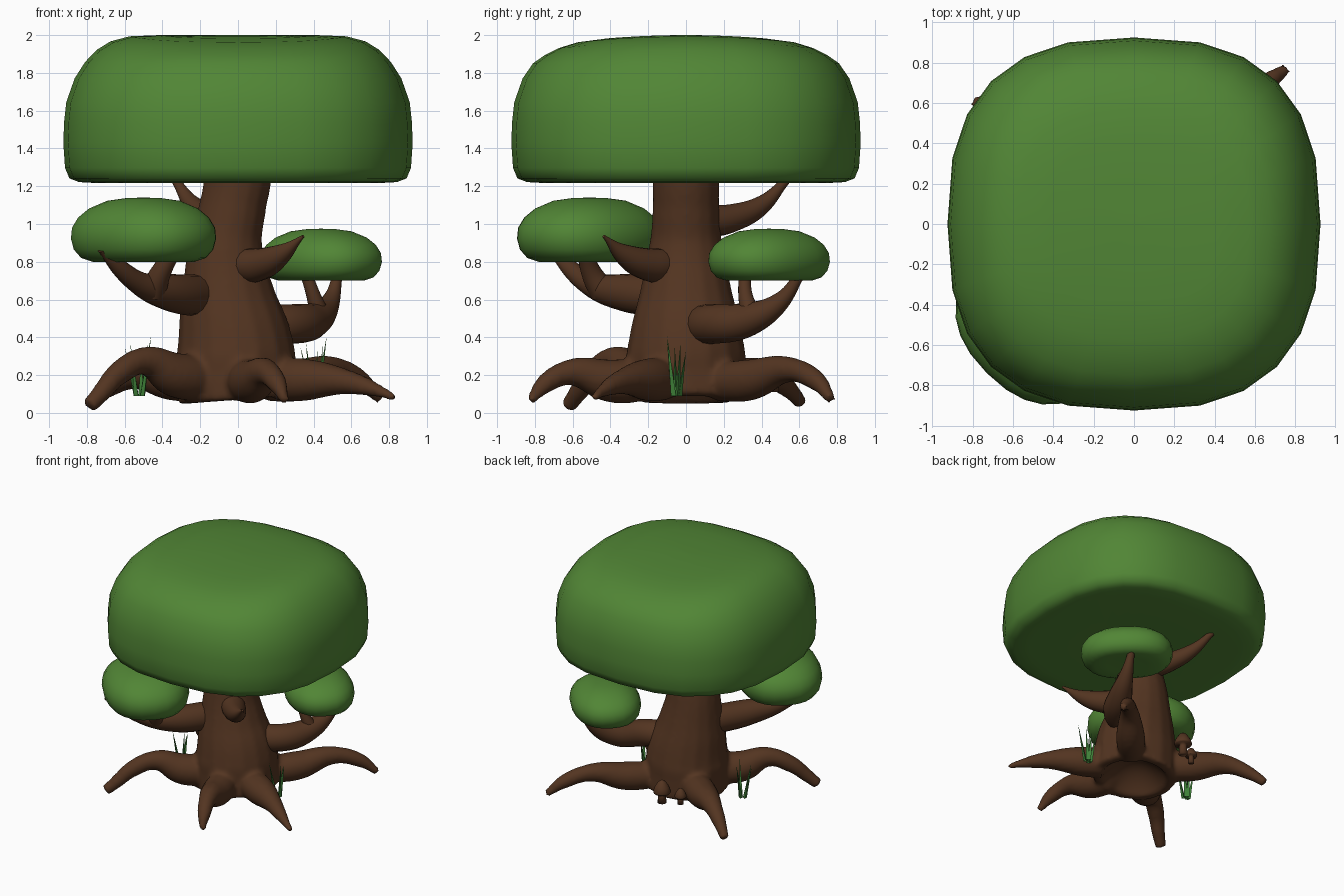
import bpy, bmesh, math
from mathutils import Vector

if "Cube" in bpy.data.objects:
    bpy.data.objects.remove(bpy.data.objects["Cube"])


def material(name, rgb):
    m = bpy.data.materials.new(name)
    m.diffuse_color = (*rgb, 1)
    m.use_nodes = True
    m.node_tree.nodes["Principled BSDF"].inputs["Base Color"].default_value = m.diffuse_color
    return m


BARK = material("bark_brown", (0.087, 0.035, 0.015))
LEAF = material("leaf_green", (0.083, 0.237, 0.036))
GRASS = material("grass_green", (0.05, 0.22, 0.04))


def mesh_object(name, bm, mat, smooth=True):
    bmesh.ops.recalc_face_normals(bm, faces=bm.faces[:])
    for f in bm.faces:
        f.smooth = smooth
    me = bpy.data.meshes.new(name)
    bm.to_mesh(me)
    bm.free()
    me.materials.append(mat)
    ob = bpy.data.objects.new(name, me)
    bpy.context.collection.objects.link(ob)
    return ob


def activate(obs):
    bpy.ops.object.select_all(action='DESELECT')
    for o in obs:
        o.select_set(True)
    bpy.context.view_layer.objects.active = obs[0]


def limb(name, pts):
    """Smooth tapered tube through (x, y, z, radius) points."""
    cu = bpy.data.curves.new(name, 'CURVE')
    cu.dimensions = '3D'
    cu.bevel_depth = 1
    cu.bevel_resolution = 6
    cu.resolution_u = 8
    cu.use_fill_caps = True
    sp = cu.splines.new('BEZIER')
    sp.bezier_points.add(len(pts) - 1)
    sp.radius_interpolation = 'CARDINAL'
    for bp, (x, y, z, r) in zip(sp.bezier_points, pts):
        bp.co = (x, y, z)
        bp.radius = r
        bp.handle_left_type = bp.handle_right_type = 'AUTO'
    cu.materials.append(BARK)
    ob = bpy.data.objects.new(name, cu)
    bpy.context.collection.objects.link(ob)
    activate([ob])
    bpy.ops.object.convert(target='MESH')
    ob = bpy.context.view_layer.objects.active
    # weld the end caps so the tube is watertight
    bm = bmesh.new()
    bm.from_mesh(ob.data)
    bmesh.ops.remove_doubles(bm, verts=bm.verts[:], dist=0.0002)
    bmesh.ops.recalc_face_normals(bm, faces=bm.faces[:])
    bm.to_mesh(ob.data)
    bm.free()
    bpy.ops.object.shade_smooth_by_angle(angle=math.radians(50))
    return ob


def rounded(name, centre, size, z0, z1, profile, n, mat, seg=24, ridge=0.0, turn=0.0):
    """Stack of superellipse rings; profile holds (scale, height fraction)."""
    bm = bmesh.new()
    rings = []
    ct, st = math.cos(turn), math.sin(turn)
    for s, h in profile:
        ring = []
        for i in range(seg):
            a = 2 * math.pi * i / seg
            c, d = math.cos(a), math.sin(a)
            u = math.copysign(abs(c) ** (2 / n), c) * size[0] * s
            v = math.copysign(abs(d) ** (2 / n), d) * size[1] * s
            x, y = u * ct - v * st, u * st + v * ct
            drop = ridge * y * y * max(0, (h - 0.8) / 0.2)
            ring.append(bm.verts.new((centre[0] + x, centre[1] + y, z0 + (z1 - z0) * h - drop)))
        rings.append(ring)
    for a, b in zip(rings, rings[1:]):
        for i in range(seg):
            j = (i + 1) % seg
            bm.faces.new((a[i], a[j], b[j], b[i]))
    bm.faces.new(rings[0])
    bm.faces.new(rings[-1])
    return mesh_object(name, bm, mat)


# foliage: one big canopy and two small side clumps turned across the branches
rounded("canopy", (0, 0), (0.925, 0.925), 1.21, 2.0,
        [(0.02, 0.012), (0.45, 0.012), (0.8, 0.008), (0.91, 0.015), (0.965, 0.04), (0.99, 0.11),
         (1, 0.28), (0.995, 0.42), (0.983, 0.55), (0.935, 0.71), (0.875, 0.82),
         (0.81, 0.9), (0.73, 0.958), (0.62, 0.992), (0.45, 1), (0.25, 1), (0.02, 1)], 2.6, LEAF, ridge=0.1)
CLUMP = [(0.02, 0.02), (0.45, 0.01), (0.7, 0.0), (0.86, 0.06), (0.96, 0.19), (1, 0.36), (0.985, 0.53),
         (0.9, 0.69), (0.75, 0.83), (0.5, 0.95), (0.25, 0.99), (0.02, 1)]
TURN = math.pi / 4
rounded("left_foliage", (-0.5, -0.51), (0.325, 0.41), 0.8, 1.14, CLUMP, 2.3, LEAF, turn=TURN)
rounded("right_foliage", (0.44, 0.44), (0.265, 0.35), 0.7, 0.975, CLUMP, 2.3, LEAF, turn=TURN)

# trunk and five arching roots, fused into one soft surface
parts = [limb("trunk_and_roots", [
    (0, 0, 0.07, 0.32), (-0.01, 0, 0.2, 0.318), (-0.015, 0, 0.35, 0.31), (-0.05, 0, 0.6, 0.255),
    (-0.065, 0, 0.88, 0.198), (-0.03, 0, 1.08, 0.178), (0, 0, 1.24, 0.178), (0.02, 0, 1.4, 0.17)])]
ROOTS = [
    [(0.14, -0.08, 0.17, 0.1), (0.33, -0.19, 0.175, 0.115), (0.53, -0.31, 0.17, 0.077),
     (0.69, -0.41, 0.135, 0.047), (0.835, -0.49, 0.08, 0.022)],
    [(0.03, -0.2, 0.17, 0.11), (0.08, -0.4, 0.17, 0.115), (0.15, -0.61, 0.215, 0.072),
     (0.21, -0.75, 0.15, 0.052), (0.25, -0.825, 0.06, 0.027)],
    [(-0.14, -0.12, 0.18, 0.11), (-0.33, -0.26, 0.2, 0.12), (-0.49, -0.38, 0.275, 0.077),
     (-0.63, -0.49, 0.21, 0.064), (-0.72, -0.57, 0.11, 0.052), (-0.788, -0.622, 0.035, 0.044)],
    [(-0.14, 0.12, 0.17, 0.11), (-0.35, 0.28, 0.18, 0.115), (-0.54, 0.43, 0.2, 0.077),
     (-0.69, 0.54, 0.13, 0.052), (-0.788, 0.612, 0.05, 0.037)],
    [(0.14, 0.14, 0.16, 0.1), (0.32, 0.34, 0.175, 0.11), (0.5, 0.54, 0.23, 0.07),
     (0.65, 0.69, 0.17, 0.054), (0.755, 0.77, 0.07, 0.03)],
]
parts += [limb(f"root_{i + 1}", r) for i, r in enumerate(ROOTS)]
activate(parts)
bpy.ops.object.join()
base = bpy.context.view_layer.objects.active
rm = base.modifiers.new("fuse", 'REMESH')
rm.mode = 'VOXEL'
rm.voxel_size = 0.018
sm = base.modifiers.new("soften", 'SMOOTH')
sm.factor = 0.5
sm.iterations = 7
bpy.ops.object.convert(target='MESH')
base = bpy.context.view_layer.objects.active
# hollow under the trunk
for v in base.data.vertices:
    r = math.hypot(v.co.x, v.co.y)
    if v.co.z < 0.16 and r < 0.25 and v.normal.z < -0.3:
        v.co.z += 0.14 * (1 - (r / 0.25) ** 2)
base.data.materials.clear()
base.data.materials.append(BARK)
for p in base.data.polygons:
    p.material_index = 0
    p.use_smooth = True

# branches and their forks
limb("left_branch", [(-0.19, -0.08, 0.62, 0.11), (-0.35, -0.32, 0.635, 0.1), (-0.51, -0.5, 0.68, 0.065),
                     (-0.63, -0.62, 0.77, 0.045), (-0.72, -0.71, 0.87, 0.025)])
limb("left_branch_fork", [(-0.45, -0.44, 0.64, 0.07), (-0.41, -0.5, 0.74, 0.055), (-0.34, -0.54, 0.86, 0.04)])
limb("right_branch", [(0.05, 0.06, 0.47, 0.1), (0.28, 0.14, 0.47, 0.105), (0.41, 0.33, 0.495, 0.09),
                      (0.49, 0.5, 0.59, 0.05), (0.53, 0.61, 0.74, 0.025)])
limb("right_branch_fork", [(0.43, 0.34, 0.53, 0.05), (0.4, 0.315, 0.62, 0.038), (0.36, 0.31, 0.74, 0.032)])
limb("front_spike", [(0.0, -0.08, 0.78, 0.09), (0.11, -0.2, 0.785, 0.087), (0.23, -0.33, 0.84, 0.055),
                     (0.345, -0.435, 0.935, 0.008)])
limb("back_branch", [(-0.05, 0.08, 1.01, 0.085), (-0.14, 0.24, 1.03, 0.075), (-0.24, 0.4, 1.1, 0.05),
                     (-0.33, 0.53, 1.23, 0.022)])

# two mushrooms at the back of the trunk
for i, (x, y, z, s) in enumerate([(-0.1, 0.46, 0.11, 0.95), (-0.23, 0.4, 0.11, 0.66)]):
    rounded(f"mushroom_{i + 1}", (x, y), (0.072 * s, 0.072 * s), z, z + 0.2 * s,
            [(0.5, 0), (0.45, 0.3), (0.42, 0.47), (0.92, 0.43), (1, 0.5), (0.8, 0.7), (0.45, 0.9), (0.05, 1)],
            2, BARK, seg=14)

# grass tufts: thin three-sided blades leaning by (dx, dy) and rising dz
BLADES = [(-0.08, -0.01, 0.26), (-0.05, -0.05, 0.28), (0.04, 0.02, 0.27), (0.06, -0.05, 0.32), (0.01, 0.05, 0.24)]
for name, cx, cy in [("left_grass", -0.52, 0.0), ("right_grass", 0.41, -0.05)]:
    bm = bmesh.new()
    for k, (dx, dy, dz) in enumerate(BLADES):
        foot = Vector((cx + dx * 0.3, cy + dy * 0.3, 0.09))
        tri = [bm.verts.new(foot + 0.016 * Vector((math.cos(t), math.sin(t), 0)))
               for t in (k, k + 2.1, k + 4.2)]
        top = bm.verts.new((cx + dx, cy + dy, 0.09 + dz))
        for j in range(3):
            bm.faces.new((tri[j], tri[(j + 1) % 3], top))
    mesh_object(name, bm, GRASS, smooth=False)
